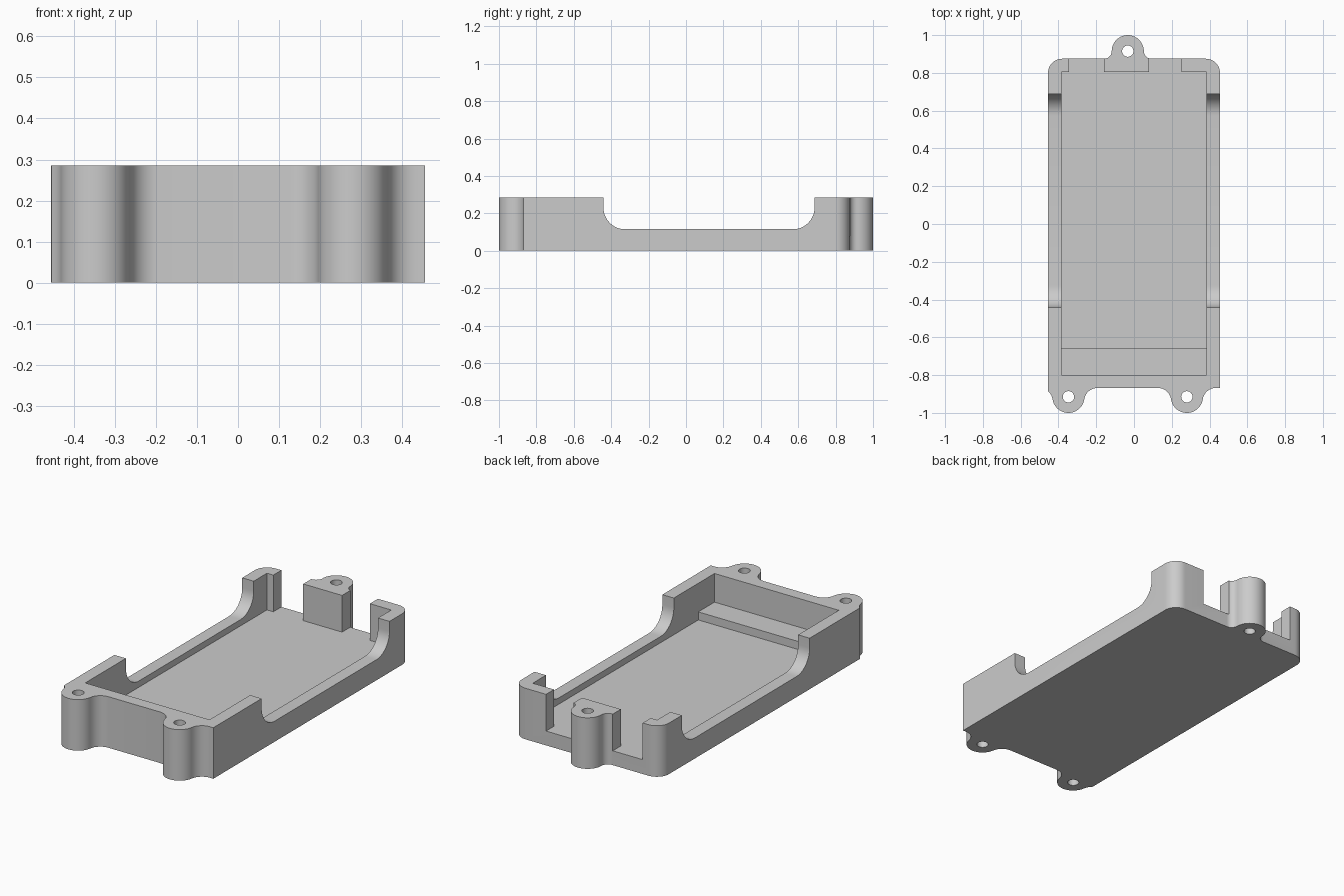
import bpy
import bmesh
from math import sin, cos, pi, sqrt, atan2
from mathutils import Vector

cube = bpy.data.objects.get("Cube")
if cube:
    bpy.data.objects.remove(cube, do_unlink=True)

# Main dimensions
HALF_W, FRONT, BACK = 0.455, -0.868, 0.875
HEIGHT, FLOOR, LEDGE = 0.285, 0.08, 0.125
LUG_R, HOLE_R = 0.085, 0.03
LUGS = [(-0.347, -0.915), (0.28, -0.915), (-0.033, 0.915)]

grey = bpy.data.materials.new("grey plastic")
grey.use_nodes = True
grey.diffuse_color = (0.6, 0.6, 0.6, 1)
grey.node_tree.nodes["Principled BSDF"].inputs["Base Color"].default_value = (0.6, 0.6, 0.6, 1)


def arc(cx, cy, r, a0, a1, n=12):
    return [(cx + r * cos(a0 + (a1 - a0) * i / n), cy + r * sin(a0 + (a1 - a0) * i / n))
            for i in range(n + 1)]


def lug(cx, cy, edge, side, fillet):
    """Counter-clockwise edge of a screw lug blended into a straight wall."""
    fy = abs(edge) + fillet - abs(cy)
    fx = sqrt((LUG_R + fillet) ** 2 - fy ** 2)
    t = atan2(fy, fx)
    pts = arc(-fx, fy, fillet, -pi / 2, -t, 8)
    pts += arc(0, 0, LUG_R, pi - t, t, 32)[1:-1]
    pts += arc(fx, fy, fillet, pi + t, 1.5 * pi, 8)
    pts = [(cx + x, cy + side * y) for x, y in pts]
    return pts if side < 0 else pts[::-1]


def prism(name, pts, lo, hi, axis="z"):
    """Extrude a closed profile along z (xy profile) or x (yz profile)."""
    bm = bmesh.new()
    place = (lambda a, b: (a, b, lo)) if axis == "z" else (lambda a, b: (lo, a, b))
    face = bm.faces.new([bm.verts.new(place(a, b)) for a, b in pts])
    res = bmesh.ops.extrude_face_region(bm, geom=[face])
    move = Vector((0, 0, hi - lo)) if axis == "z" else Vector((hi - lo, 0, 0))
    bmesh.ops.translate(bm, vec=move,
                        verts=[v for v in res["geom"] if isinstance(v, bmesh.types.BMVert)])
    bmesh.ops.remove_doubles(bm, verts=bm.verts[:], dist=1e-5)
    bmesh.ops.recalc_face_normals(bm, faces=bm.faces[:])
    mesh = bpy.data.meshes.new(name)
    bm.to_mesh(mesh)
    bm.free()
    mesh.materials.append(grey)
    obj = bpy.data.objects.new(name, mesh)
    bpy.context.scene.collection.objects.link(obj)
    return obj


def box(name, x0, x1, y0, y1, z0, z1):
    return prism(name, [(x0, y0), (x1, y0), (x1, y1), (x0, y1)], z0, z1)


# Outer body: two front lugs, rounded back corners, one back lug
r = 0.075
outline = [(-HALF_W, FRONT)]
for cx, cy in LUGS[:2]:
    outline += lug(cx, cy, FRONT, -1, 0.07)
outline = [(max(x, -HALF_W), y) for x, y in outline]
outline += [(HALF_W, FRONT)]
outline += arc(HALF_W - r, BACK - r, r, 0, pi / 2)
outline += lug(*LUGS[2], BACK, 1, 0.04)
outline += arc(-HALF_W + r, BACK - r, r, pi / 2, pi)
tray = prism("tray", outline, 0, HEIGHT)

# Cavity with a raised ledge at the front, and two openings in the back wall
TOP = HEIGHT + 0.1
cutters = [
    box("cavity_cutter", -0.384, 0.384, -0.657, 0.804, FLOOR, TOP),
    box("ledge_cutter", -0.384, 0.384, -0.8, -0.6, LEDGE, TOP),
    box("right_gap_cutter", -0.345, -0.16, 0.75, 1.1, FLOOR, TOP),
    box("left_gap_cutter", 0.08, 0.252, 0.75, 1.1, FLOOR, TOP),
]

# Long side-wall cutout with rounded lower corners
y0, y1, z, f = -0.441, 0.687, 0.115, 0.115
notch = [(y1, TOP), (y0, TOP)] + arc(y0 + f, z + f, f, pi, 1.5 * pi)
notch += arc(y1 - f, z + f, f, 1.5 * pi, 2 * pi)
cutters.append(prism("side_cutter", notch, -0.6, 0.6, "x"))

# Screw holes
for cx, cy in LUGS:
    cutters.append(prism("hole_cutter", arc(cx, cy, HOLE_R, 0, 2 * pi, 32)[:-1], -0.1, TOP))

for cutter in cutters:
    cutter.hide_render = True
    mod = tray.modifiers.new(cutter.name, "BOOLEAN")
    mod.operation, mod.solver, mod.object = "DIFFERENCE", "EXACT", cutter

# Bake the cuts, then remove the cutters
graph = bpy.context.evaluated_depsgraph_get()
baked = bpy.data.meshes.new_from_object(tray.evaluated_get(graph))
tray.modifiers.clear()
tray.data = baked
for cutter in cutters:
    bpy.data.objects.remove(cutter, do_unlink=True)

bpy.ops.object.select_all(action="DESELECT")
tray.select_set(True)
bpy.context.view_layer.objects.active = tray
bpy.ops.object.shade_smooth_by_angle(angle=pi / 6)
